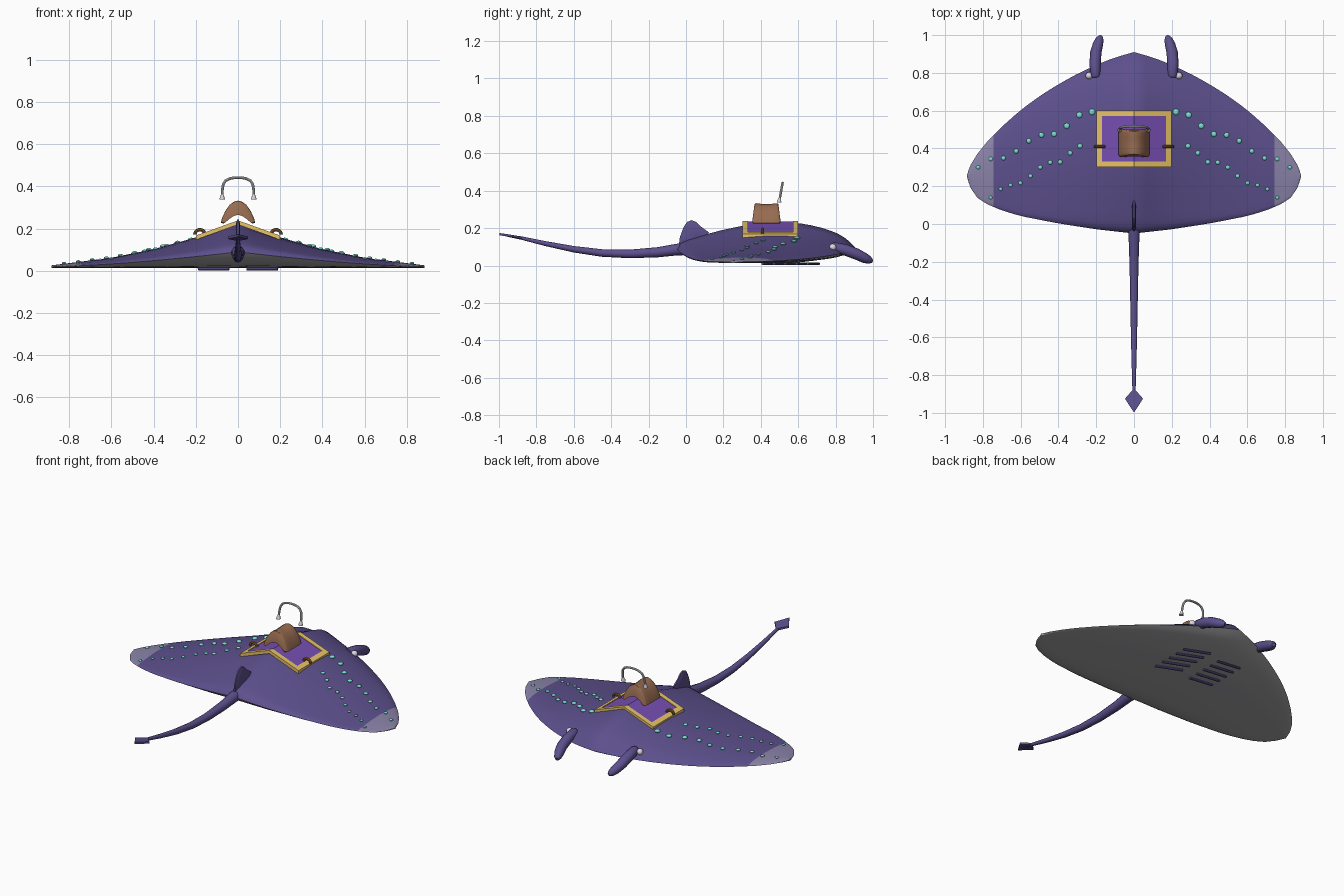
import bpy, bmesh, math
from mathutils import Vector

if "Cube" in bpy.data.objects:
    bpy.data.objects.remove(bpy.data.objects["Cube"])


def material(name, r, g, b):
    m = bpy.data.materials.new(name)
    lin = [(c / 255 / 12.92) if c < 11 else ((c / 255 + 0.055) / 1.055) ** 2.4 for c in (r, g, b)]
    m.diffuse_color = (*lin, 1)
    m.use_nodes = True
    m.node_tree.nodes["Principled BSDF"].inputs["Base Color"].default_value = m.diffuse_color
    return m


SKIN = material("violet skin", 93, 80, 141)
TIP = material("pale wing tip", 138, 131, 168)
BELLY = material("grey belly", 166, 166, 169)
CLOTH = material("purple cloth", 118, 78, 178)
GOLD = material("gold trim", 236, 199, 106)
LEATHER = material("brown leather", 150, 107, 80)
DARK = material("dark leather", 140, 98, 56)
METAL = material("light metal", 212, 212, 216)
TEAL = material("teal spots", 122, 222, 210)
EYE = material("eye white", 222, 219, 226)


def finish(name, bm, *mats, smooth=True):
    bmesh.ops.remove_doubles(bm, verts=bm.verts, dist=1e-5)
    bmesh.ops.recalc_face_normals(bm, faces=bm.faces)
    me = bpy.data.meshes.new(name)
    bm.to_mesh(me)
    bm.free()
    for m in mats:
        me.materials.append(m)
    ob = bpy.data.objects.new(name, me)
    bpy.context.collection.objects.link(ob)
    if smooth:
        bpy.ops.object.select_all(action='DESELECT')
        ob.select_set(True)
        bpy.context.view_layer.objects.active = ob
        bpy.ops.object.shade_smooth_by_angle(angle=math.radians(42))
    return ob


def interp(table, x):
    for (x0, y0), (x1, y1) in zip(table, table[1:]):
        if x <= x1:
            return y0 + (y1 - y0) * (x - x0) / (x1 - x0)
    return table[-1][1]


def loft(bm, rings):
    # Closed skin through rings of equal length
    vs = [[bm.verts.new(p) for p in r] for r in rings]
    n = len(rings[0])
    for a, b in zip(vs, vs[1:]):
        for i in range(n):
            j = (i + 1) % n
            bm.faces.new((a[i], a[j], b[j], b[i]))
    bm.faces.new(vs[0])
    bm.faces.new(vs[-1])


def tube(bm, pts, radii, sides=10):
    pts = [Vector(p) for p in pts]
    rings = []
    for i, p in enumerate(pts):
        t = (pts[min(i + 1, len(pts) - 1)] - pts[max(i - 1, 0)]).normalized()
        ref = Vector((0, 1, 0)) if abs(t.y) < 0.6 else Vector((1, 0, 0))
        u = t.cross(ref).normalized()
        w = t.cross(u)
        rings.append([p + radii[i] * (u * math.cos(a) + w * math.sin(a))
                      for a in (2 * math.pi * k / sides for k in range(sides))])
    loft(bm, rings)


def ball(bm, centre, r, squash=1.0):
    res = bmesh.ops.create_uvsphere(bm, u_segments=10, v_segments=6, radius=r)
    for v in res["verts"]:
        v.co.z *= squash
        v.co += Vector(centre)


# Body: wing planform with a domed back and a flat belly
SPAN = 0.885
LEAD = [(0, .91), (.1, .882), (.2, .842), (.3, .795), (.4, .74), (.5, .677), (.6, .603), (.7, .515),
        (.78, .433), (.83, .37), (.87, .305), (.885, .255)]
TRAIL = [(0, -.05), (.2, -.028), (.4, .003), (.6, .042), (.7, .072), (.78, .106), (.83, .14), (.87, .198), (.885, .255)]
RIDGE = [(0, .231), (.1, .193), (.2, .158), (.4, .103), (.6, .062), (.885, .026)]
DOME = [(0, 0), (.02, .22), (.07, .36), (.156, .53), (.25, .7), (.36, .86), (.46, .95), (.57, 1),
        (.68, .97), (.78, .85), (.885, .62), (.95, .36), (1, 0)]
KEEL = [(0, 0), (.03, .4), (.08, .7), (.15, .87), (.3, .97), (.45, 1), (.7, .95), (.88, .65), (.95, .38), (1, 0)]


def edge_z(x):
    return .02 + .07 * max(0, 1 - x / SPAN) ** 1.5


def top_z(x, y):
    x = abs(x)
    a, b = interp(TRAIL, x), interp(LEAD, x)
    s = min(1, max(0, (y - a) / max(b - a, 1e-6)))
    return edge_z(x) + (interp(RIDGE, x) - edge_z(x)) * interp(DOME, s)


bm = bmesh.new()
half = [SPAN * math.sin(math.pi / 2 * i / 22) for i in range(23)] + [.745]
cols = sorted(set([-x for x in half if x > 0] + half))
rows = [0.5 - 0.5 * math.cos(math.pi * j / 24) for j in range(25)]
for under in (False, True):
    grid = []
    for x in cols:
        ax = abs(x)
        a, b = interp(TRAIL, ax), interp(LEAD, ax)
        e = edge_z(ax)
        grid.append([bm.verts.new((x, a + (b - a) * s,
                     e - (e - .014) * interp(KEEL, s) if under
                     else e + (interp(RIDGE, ax) - e) * interp(DOME, s))) for s in rows])
    for i in range(len(cols) - 1):
        mid = abs(cols[i] + cols[i + 1]) / 2
        for j in range(len(rows) - 1):
            f = bm.faces.new((grid[i][j], grid[i + 1][j], grid[i + 1][j + 1], grid[i][j + 1]))
            f.material_index = 2 if under else (1 if mid > .745 else 0)
finish("body", bm, SKIN, TIP, BELLY)

# Tail with a flat diamond end
bm = bmesh.new()
tail = [(.02, .09, .034), (-.05, .085, .031), (-.15, .071, .027), (-.3, .062, .023), (-.45, .067, .02),
        (-.6, .087, .017), (-.75, .117, .013), (-.88, .147, .009), (-.96, .16, .005)]
tube(bm, [(0, y, z) for y, z, r in tail], [r for y, z, r in tail])
finish("tail", bm, SKIN)
bm = bmesh.new()
diamond = [(0, -.87, .147), (.048, -.925, .157), (0, -.998, .168), (-.048, -.925, .157)]
loft(bm, [[(x, y, z + d) for x, y, z in diamond] for d in (-.006, .006)])
finish("tail_diamond", bm, SKIN, smooth=False)

# Back fin
bm = bmesh.new()
fin = [(-.04, .11), (-.035, .15), (-.015, .205), (.005, .235), (.03, .245), (.055, .235), (.08, .21), (.125, .178), (.1, .13)]
cy, cz = .035, .17
loft(bm, [[(x, cy + (y - cy) * k, cz + (z - cz) * k) for y, z in fin]
          for x, k in ((-.01, .7), (-.004, .97), (.004, .97), (.01, .7))])
finish("back_fin", bm, SKIN)

# Paired head parts: horns and eyes
for side, label in ((-1, "left"), (1, "right")):
    bm = bmesh.new()
    horn = [(.203, .775, .1, .02), (.204, .79, .098, .027), (.206, .85, .084, .03), (.202, .91, .062, .03),
            (.19, .955, .04, .027), (.181, .98, .029, .021), (.175, .995, .022, .01)]
    tube(bm, [(side * x, y, z) for x, y, z, r in horn], [r for x, y, z, r in horn], 12)
    finish("horn_" + label, bm, SKIN)
    bm = bmesh.new()
    ball(bm, (side * .238, .785, .098), .019)
    finish("eye_" + label, bm, EYE)

# Glowing spots in two rows per wing
ROW_A = [.593, .577, .519, .476, .471, .44, .386, .349, .344, .30]
ROW_B = [.413, .376, .328, .326, .30, .254, .217, .206, .185, .14]
bm = bmesh.new()
for side in (-1, 1):
    for i in range(10):
        for x, y, r in ((.222 + .067 * i, ROW_A[i], .017 - .0007 * i), (.286 + .0525 * i, ROW_B[i], .013 - .0004 * i)):
            ball(bm, (side * x, y, top_z(x, y) + .003), r, .55)
finish("wing_spots", bm, TEAL)

# Gill bars under the belly
bm = bmesh.new()
for side in (-1, 1):
    for i in range(5):
        y = .44 + .06 * i
        d = .02 + .01 * side
        tube(bm, [(side * .115 - .073, y + d, .009), (side * .115 + .073, y - d, .009)], [.007, .007], 8)
finish("gill_bars", bm, SKIN)


# Saddle cloth: a tent-shaped sheet with a gold border
def tent(bm, x0, x1, y0, y1, lift, thick):
    for side in (-1, 1):
        loft(bm, [[(side * x, y, .235 - .36 * x + lift + d) for x, y in
                   ((x0, y0), (x1, y0), (x1, y1), (x0, y1))] for d in (-thick, 0)])


bm = bmesh.new()
tent(bm, 0, .185, .315, .585, 0, .012)
finish("saddle_cloth", bm, CLOTH, smooth=False)
bm = bmesh.new()
tent(bm, 0, .198, .302, .331, .004, .02)
tent(bm, 0, .198, .571, .6, .004, .02)
tent(bm, .169, .198, .331, .571, .004, .02)
finish("cloth_border", bm, GOLD, smooth=False)

# Leather loops on the cloth
bm = bmesh.new()
for side in (-1, 1):
    arc = [math.pi * k / 10 for k in range(11)]
    tube(bm, [(side * (.181 + .024 * math.cos(a)), .41, .172 + .023 * math.sin(a)) for a in arc], [.008] * 11, 8)
finish("strap_loops", bm, DARK)

# Saddle seat: arched section along y, rounded at both ends
bm = bmesh.new()
outer = [(-.082, .228), (-.076, .25), (-.06, .285), (-.04, .315), (-.02, .33), (0, .336)]
inner = [(.07, .224), (.045, .246), (.02, .262), (0, .267)]
section = outer + [(-x, z) for x, z in outer[-2::-1]] + inner + [(-x, z) for x, z in inner[-2::-1]]
rings = []
for t, s in ((-1, .9), (-.95, .96), (-.8, 1), (-.4, 1), (0, 1), (.4, 1), (.8, 1), (.95, .96), (1, .9)):
    dip = .008 * (1 - t * t)
    rings.append([(x * s, .43 + .074 * t * (1 - 1.6 * max(0, z - .25)),
                   .25 + (z - .25) * s - dip * max(0, (z - .25) / .085)) for x, z in section])
loft(bm, rings)
finish("saddle_seat", bm, LEATHER)

# Metal handle with flared feet
bm = bmesh.new()
legs = [(.075, .36), (.074, .385), (.07, .41), (.058, .428), (.04, .437), (.02, .441), (0, .442)]
path = [(-x, z) for x, z in legs] + legs[-2::-1]
tube(bm, [(x, .498 + (z - .34) * .18, z) for x, z in path], [.0065] * len(path), 8)
for side in (-1, 1):
    tube(bm, [(side * .075, .498, .338), (side * .075, .498, .345), (side * .075, .502, .362)], [.013, .012, .006], 10)
finish("handle", bm, METAL)
